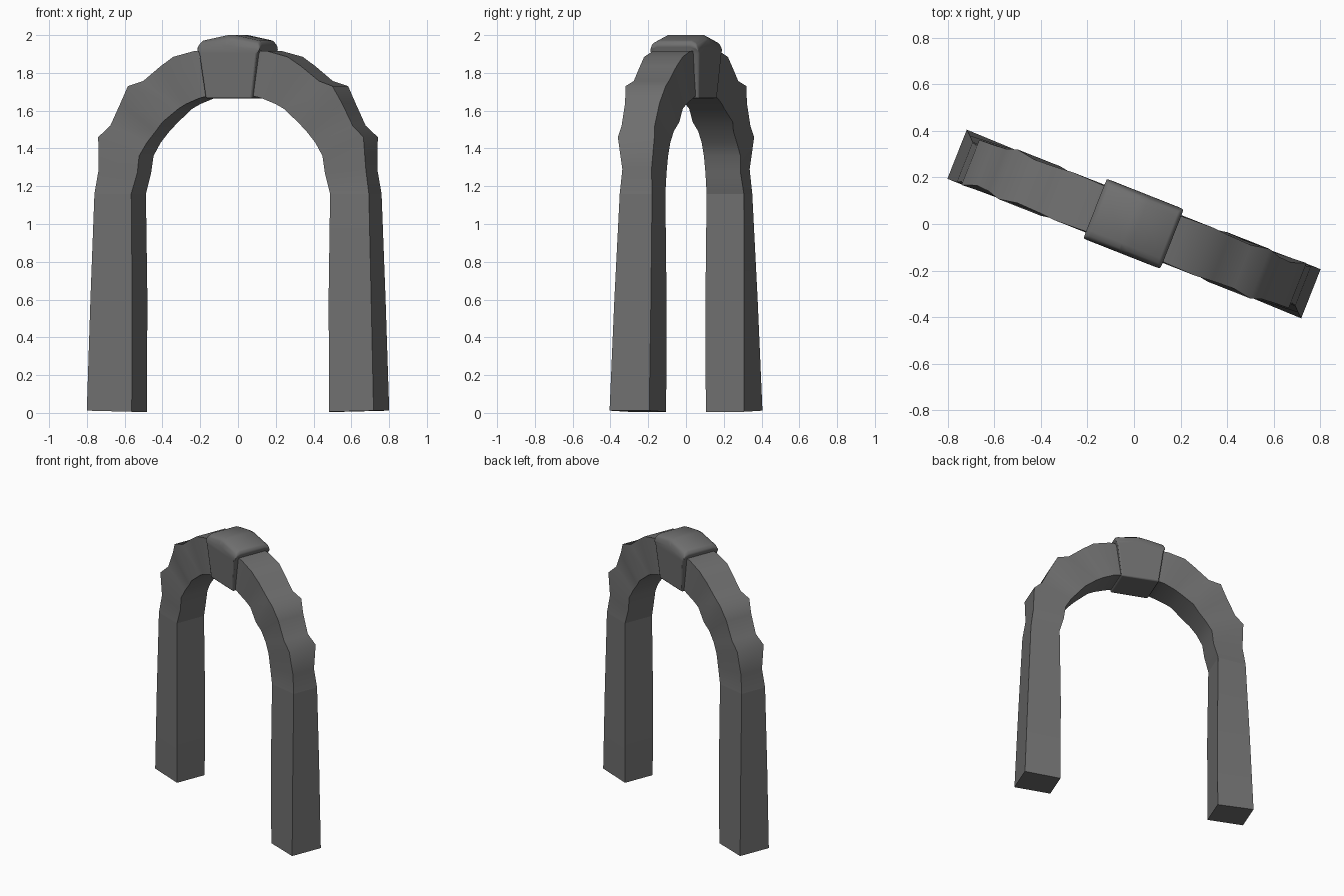
import bpy, bmesh, math

if "Cube" in bpy.data.objects:
    bpy.data.objects.remove(bpy.data.objects["Cube"])

YAW = -math.atan2(0.60, 1.52)  # the arch stands turned about z

# Dark stone
stone = bpy.data.materials.new("dark_stone")
stone.diffuse_color = (0.16, 0.16, 0.16, 1.0)
stone.use_nodes = True
stone.node_tree.nodes["Principled BSDF"].inputs["Base Color"].default_value = stone.diffuse_color


def loft(name, rings, turn=0.0, bevel=0.0):
    """Skin a row of equal-length point rings and cap both ends."""
    bm = bmesh.new()
    rows = [[bm.verts.new(p) for p in ring] for ring in rings]
    n = len(rows[0])
    for a, b in zip(rows, rows[1:]):
        for i in range(n):
            j = (i + 1) % n
            bm.faces.new((a[i], a[j], b[j], b[i]))
    bm.faces.new(rows[0])
    bm.faces.new(rows[-1])
    bmesh.ops.recalc_face_normals(bm, faces=bm.faces)
    mesh = bpy.data.meshes.new(name)
    bm.to_mesh(mesh)
    bm.free()
    mesh.materials.append(stone)
    ob = bpy.data.objects.new(name, mesh)
    bpy.context.collection.objects.link(ob)
    ob.rotation_euler.z = YAW + turn
    if bevel:
        mod = ob.modifiers.new("worn_edges", "BEVEL")
        mod.width, mod.segments = bevel, 2
        mod.limit_method, mod.angle_limit = "ANGLE", math.radians(40)
    bpy.ops.object.select_all(action="DESELECT")
    ob.select_set(True)
    bpy.context.view_layer.objects.active = ob
    bpy.ops.object.shade_smooth_by_angle(angle=math.radians(55))
    return ob


def section(ou, oz, iu, iz, od, idp, shift=0.0):
    """Four-sided cross-section: outer edge, inner edge, half depths, outer shift."""
    return [(ou, shift - od, oz), (ou, shift + od, oz), (iu, idp, iz), (iu, -idp, iz)]


# Tapering pillar, from foot to springing line
pillar = [
    section(0.816, 0.012, 0.562, 0.006, 0.113, 0.109),
    section(0.795, 0.60, 0.559, 0.60, 0.104, 0.110, 0.010),
    section(0.773, 1.16, 0.566, 1.16, 0.092, 0.106, 0.020),
]

# Rough curved half of the arch: outer u, z, inner u, z, half depth, shift
stations = [
    (0.773, 1.16, 0.566, 1.16, 0.092, 0.020),
    (0.753, 1.29, 0.534, 1.27, 0.083, 0.018),
    (0.750, 1.46, 0.522, 1.36, 0.104, 0.012),
    (0.690, 1.52, 0.480, 1.43, 0.094, 0.0),
    (0.630, 1.64, 0.430, 1.49, 0.098, 0.0),
    (0.582, 1.73, 0.385, 1.54, 0.114, 0.0),
    (0.500, 1.757, 0.300, 1.61, 0.100, 0.0),
    (0.400, 1.835, 0.255, 1.635, 0.104, 0.0),
    (0.325, 1.885, 0.180, 1.665, 0.110, 0.0),
    (0.210, 1.915, 0.140, 1.675, 0.107, 0.0),
    (0.100, 1.92, 0.090, 1.68, 0.102, 0.0),
]
half = [section(ou, oz, iu, iz, d, 0.106 if i == 0 else max(d, 0.1), s)
        for i, (ou, oz, iu, iz, d, s) in enumerate(stations)]

for side, turn in (("right", 0.0), ("left", math.pi)):
    loft(side + "_pillar", pillar, turn)
    loft(side + "_arch_half", half, turn)

# Wedge keystone with a peaked, rounded top
outline = [(-0.137, 1.665), (0.127, 1.665), (0.160, 1.90), (0.178, 1.945),
           (0.165, 1.97), (0.02, 2.0), (-0.02, 2.0), (-0.165, 1.97),
           (-0.182, 1.945), (-0.168, 1.90)]


def key_ring(v, drop):
    """Keystone outline at depth v; drop lowers the crown toward the faces."""
    return [(u, v * (0.9 if z < 1.7 else 1.0), z - drop * max(0.0, (z - 1.90) / 0.1))
            for u, z in outline]


loft("keystone", [key_ring(-0.137, 0.06), key_ring(-0.125, 0.02), key_ring(-0.095, 0.0),
                  key_ring(0.095, 0.0), key_ring(0.125, 0.02), key_ring(0.137, 0.06)],
     bevel=0.008)
